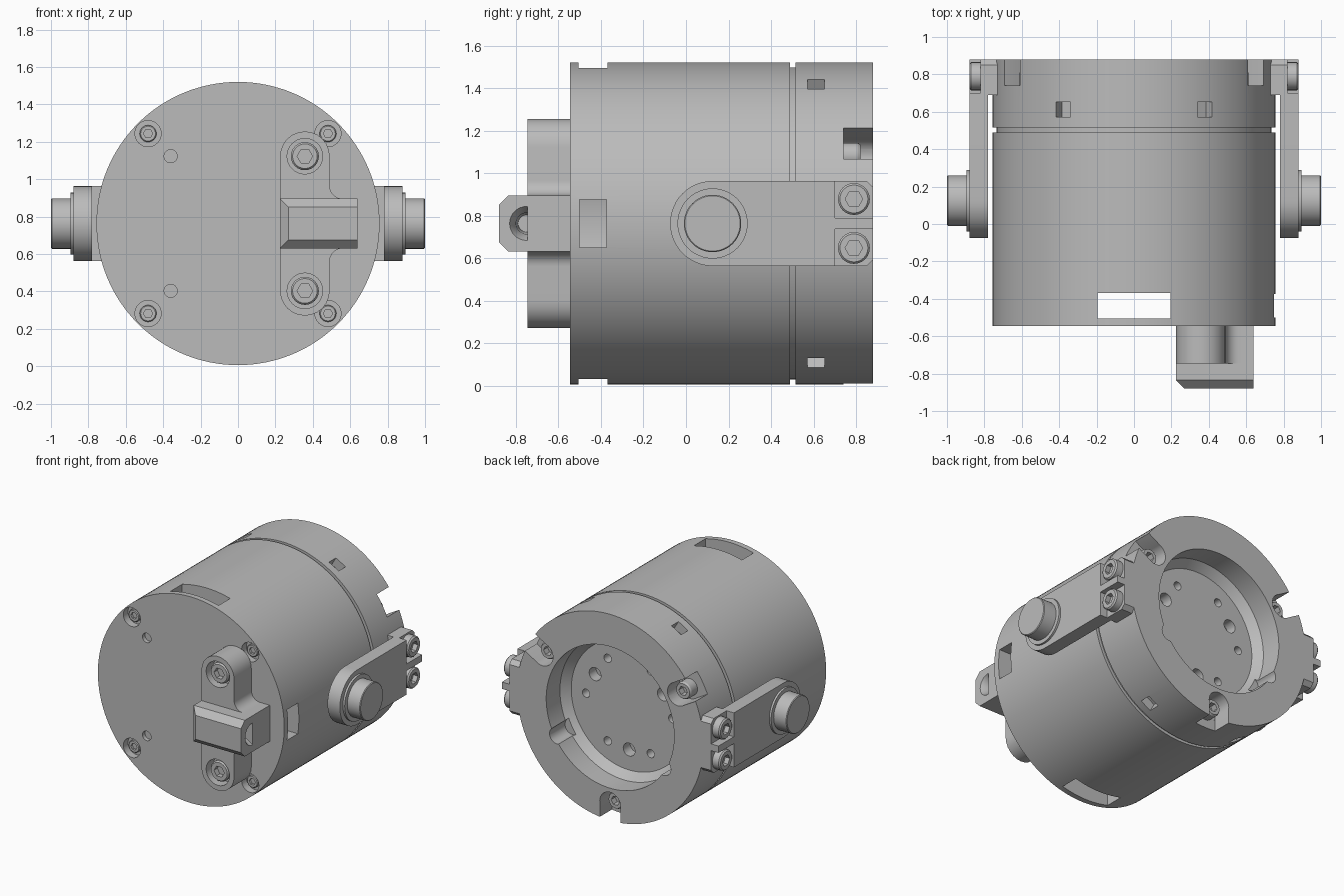
import bpy, bmesh
from math import sin, cos, radians, pi
from mathutils import Vector, Matrix

if "Cube" in bpy.data.objects:
    bpy.data.objects.remove(bpy.data.objects["Cube"], do_unlink=True)

CZ = 0.763      # height of the housing axis
R = 0.757       # housing radius
FRONT, BACK = -0.545, 0.88

grey = bpy.data.materials.new("plain_grey")
grey.use_nodes = True
COLOUR = (0.5, 0.5, 0.5, 1)
grey.diffuse_color = COLOUR
next(n for n in grey.node_tree.nodes
     if n.type == 'BSDF_PRINCIPLED').inputs["Base Color"].default_value = COLOUR


def finish(name, bm):
    bmesh.ops.remove_doubles(bm, verts=bm.verts, dist=1e-5)
    bmesh.ops.recalc_face_normals(bm, faces=bm.faces)
    mesh = bpy.data.meshes.new(name)
    bm.to_mesh(mesh)
    bm.free()
    mesh.materials.append(grey)
    obj = bpy.data.objects.new(name, mesh)
    bpy.context.collection.objects.link(obj)
    return obj


def lathe(name, profile, loc, axis, steps=32):
    """Revolve (radius, distance) points about an axis through loc."""
    bm = bmesh.new()
    vs = [bm.verts.new((r, 0, d)) for r, d in profile]
    edges = [bm.edges.new(p) for p in zip(vs, vs[1:])]
    bmesh.ops.spin(bm, geom=vs + edges, cent=(0, 0, 0), axis=(0, 0, 1),
                   angle=2 * pi, steps=steps)
    turn = Vector(axis).to_track_quat('Z', 'Y').to_matrix().to_4x4()
    bm.transform(Matrix.Translation(loc) @ turn)
    return finish(name, bm)


def cyl(name, loc, axis, r, length, steps=32):
    return lathe(name, [(0, 0), (r, 0), (r, length), (0, length)], loc, axis, steps)


def box(name, size, centre, turn=Matrix()):
    bm = bmesh.new()
    bmesh.ops.create_cube(bm, size=1, matrix=turn @ Matrix.Translation(centre)
                          @ Matrix.Diagonal((*size, 1)))
    return finish(name, bm)


def prism(name, outline, place, lo, hi):
    """Extrude a 2D outline; place(u, v, d) gives the 3D point."""
    bm = bmesh.new()
    face = bm.faces.new([bm.verts.new(place(u, v, lo)) for u, v in outline])
    new = bmesh.ops.extrude_face_region(bm, geom=[face])["geom"]
    shift = Vector(place(0, 0, hi)) - Vector(place(0, 0, lo))
    bmesh.ops.translate(bm, vec=shift,
                        verts=[g for g in new if isinstance(g, bmesh.types.BMVert)])
    return finish(name, bm)


def arc(u, v, r, start, end, n=12):
    steps = [radians(start + (end - start) * i / n) for i in range(n + 1)]
    return [(u + r * cos(a), v + r * sin(a)) for a in steps]


def cut(target, cutters):
    bpy.context.view_layer.objects.active = target
    for c in cutters:
        m = target.modifiers.new("cut", 'BOOLEAN')
        m.operation, m.solver, m.object = 'DIFFERENCE', 'EXACT', c
        bpy.ops.object.modifier_apply(modifier=m.name)
        bpy.data.objects.remove(c, do_unlink=True)


def screw(name, loc, axis, r, h):
    """Cap screw with a chamfered rim and a hex socket."""
    head = lathe(name, [(0, 0), (r, 0), (r, h * .85), (r * .88, h), (0, h)], loc, axis, 24)
    socket = cyl("socket", Vector(loc) + Vector(axis) * h * .45, axis, r * .55, h, 6)
    cut(head, [socket])


def radial(a, r, y):
    return (r * cos(radians(a)), y, CZ + r * sin(radians(a)))


def about_axis(a):
    return Matrix.Translation((0, 0, CZ)) @ Matrix.Rotation(-radians(a), 4, 'Y')


Y, FWD = (0, 1, 0), (0, -1, 0)
AXIS = (0, 0, CZ)

# hollow housing with a closed front plate
housing = lathe("housing", [(0, FRONT), (R, FRONT), (R, .49), (.6, .49), (.6, -.505),
                            (0, -.505)], AXIS, Y, 128)
cutters = [box("slot", (.39, .135, 2), (0, -.4375, CZ)),
           box("slot", (.4, .125, .225), (.7, -.4375, CZ))]
for a in (45, 135, 225, 315):
    cutters.append(cyl("counterbore", radial(a, .68, -.56), Y, .07, .07))
for dz in (-.36, .36):
    cutters.append(cyl("pin_hole", (-.36, -.56, CZ + dz), Y, .035, .045))
cut(housing, cutters)
for i, a in enumerate((45, 135, 225, 315)):
    screw(f"plate_screw_{i}", radial(a, .68, -.492), FWD, .045, .03)

# rear ring with a neck groove, a stepped bore and a bolt plate
ring = lathe("rear_ring", [(0, .485), (.735, .485), (.735, .515), (R, .515), (R, BACK),
                           (.52, BACK), (.52, .72), (.47, .66), (0, .66)], AXIS, Y, 128)
cutters = []
for a in range(0, 360, 60):
    cutters.append(cyl("small_hole", radial(a, .35, .58), Y, .03, .12, 24))
for a in (30, 150, 270):
    cutters += [cyl("bolt_hole", radial(a, .32, .58), Y, .048, .12, 24),
                cyl("notch", radial(a, .635, .74), Y, .085, .2),
                box("notch", (.3, .2, .168), (.785, .841, 0), about_axis(a))]
for a in (210, 330):
    cutters.append(cyl("lobe", radial(a, .5, .7), Y, .06, .2))
for a in (60, 120, 240, 300):
    cutters.append(box("window", (.15, .08, .09), (.765, .612, 0), about_axis(a)))
cut(ring, cutters)
for i, a in enumerate((30, 150, 270)):
    screw(f"ring_screw_{i}", radial(a, .635, .735), Y, .062, .085)

# front bracket: round-ended base with filleted shoulders
X0, X1, XC, XE = .225, .49, .3575, .64
upper = arc(XC, .36, X1 - XC, 180, 0) + arc(X1 + .07, .2025, .07, 180, 270, 8)
upper.append((XE, .1325))
lower = [(u, -v) for u, v in reversed(upper)]
base = prism("bracket_base", upper + lower, lambda u, v, d: (u, d, CZ + v), -.745, -.54)
cut(base, [cyl("counterbore", (XC, -.76, CZ + s * .36), Y, .095, .1) for s in (-1, 1)])
for s, side in ((-1, "lower"), (1, "upper")):
    screw(f"{side}_bracket_screw", (XC, -.66, CZ + s * .36), FWD, .075, .07)

# bracket block with chamfered front edges and a cross hole
block = box("bracket_block", (XE - X0, .34, .265), ((X0 + XE) / 2, -.71, CZ))
bm = bmesh.new()
bm.from_mesh(block.data)
edges = [e for e in bm.edges if all(v.co.y < -.8 for v in e.verts)
         and not all(v.co.x > .6 for v in e.verts)]
bmesh.ops.bevel(bm, geom=edges, offset=.045, segments=1, affect='EDGES')
bm.to_mesh(block.data)
bm.free()
cut(block, [lathe("cross_hole", [(0, -.2), (.04, -.2), (.05, -.05), (.08, 0), (.08, .05),
                                 (0, .05)], (XE, -.75, CZ), (1, 0, 0))])

# side arms with trunnion pins, repeated on both sides
PY = .125
for s, side in ((1, "left"), (-1, "right")):
    out = (s, 0, 0)

    def place(u, v, d):
        return (s * d, u, CZ + v)

    prism(f"{side}_arm", arc(PY, 0, .2, 90, 270, 24) + [(.7, -.2), (.7, .2)],
          place, .78, .88)
    prism(f"{side}_arm_pad", [(.69, -.2), (.85, -.2), (BACK, -.17), (BACK, .17),
                              (.85, .2), (.69, .2)], place, .7, .82)
    box(f"{side}_arm_tongue", (.06, .19, .05), (s * .85, .785, CZ))
    cyl(f"{side}_boss", (s * .87, PY, CZ), out, .165, .025, 48)
    lathe(f"{side}_pin", [(0, 0), (.135, 0), (.135, .125), (.13, .13), (0, .13)],
          (s * .87, PY, CZ), out, 48)
    for t, row in ((-1, "lower"), (1, "upper")):
        screw(f"{side}_{row}_arm_screw", (s * .815, .79, CZ + t * .115), out, .075, .065)

# smooth the round walls, keep the machined edges sharp
bpy.ops.object.select_all(action='DESELECT')
for obj in bpy.context.collection.objects:
    if obj.type == 'MESH':
        obj.select_set(True)
        bpy.context.view_layer.objects.active = obj
bpy.ops.object.shade_smooth_by_angle(angle=radians(30))
